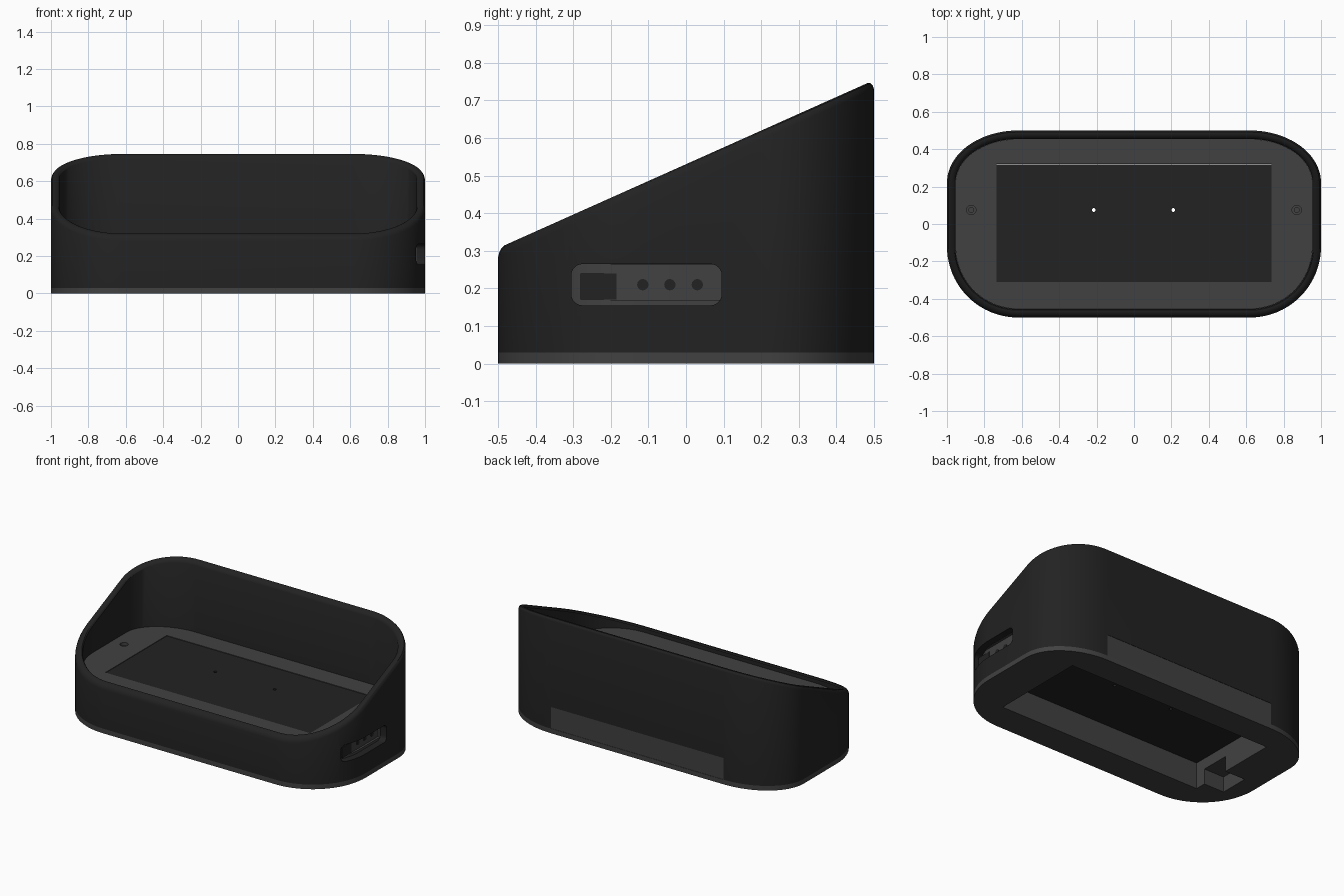
import bpy, bmesh, math
from mathutils import Matrix

if "Cube" in bpy.data.objects:
    bpy.data.objects.remove(bpy.data.objects["Cube"])


def material(name, v):
    m = bpy.data.materials.new(name)
    m.diffuse_color = (v, v, v, 1)
    m.use_nodes = True
    m.node_tree.nodes["Principled BSDF"].inputs["Base Color"].default_value = m.diffuse_color
    return m


DARK = material("charcoal plastic", 0.016)
GREY = material("dark grey plastic", 0.053)


def outline(inset, steps=20):
    """Plan outline with wider front corners and tighter back corners."""
    pts = []
    for sx, sy, ry, a0 in ((1, 1, .28, 0), (-1, 1, .28, 90), (-1, -1, .38, 180), (1, -1, .38, 270)):
        for i in range(steps + 1):
            a = math.radians(a0 + 90 * i / steps)
            pts.append((sx * .62 + (.38 - inset) * math.cos(a),
                        sy * (.5 - ry) + (ry - inset) * math.sin(a)))
    return pts


def finish(bm, name, mat):
    bmesh.ops.recalc_face_normals(bm, faces=bm.faces)
    me = bpy.data.meshes.new(name)
    bm.to_mesh(me)
    bm.free()
    ob = bpy.data.objects.new(name, me)
    bpy.context.collection.objects.link(ob)
    me.materials.append(mat)
    return ob


def loft(name, rings, mat, closed):
    """Rings are (inset, height function); closed joins last to first, else caps."""
    bm = bmesh.new()
    loops = [[bm.verts.new((x, y, h(y))) for x, y in outline(t)] for t, h in rings]
    n = len(loops[0])
    pairs = list(zip(loops, loops[1:]))
    if closed:
        pairs.append((loops[-1], loops[0]))
    else:
        bm.faces.new(loops[0])
        bm.faces.new(loops[-1])
    for a, b in pairs:
        for i in range(n):
            j = (i + 1) % n
            bm.faces.new((a[i], a[j], b[j], b[i]))
    return finish(bm, name, mat)


def box(name, x0, x1, y0, y1, z0, z1, mat, round_x=0):
    bm = bmesh.new()
    bmesh.ops.create_cube(bm, size=1)
    for v in bm.verts:
        v.co = ((x0 + x1) / 2 + v.co.x * (x1 - x0),
                (y0 + y1) / 2 + v.co.y * (y1 - y0),
                (z0 + z1) / 2 + v.co.z * (z1 - z0))
    if round_x:
        edges = [e for e in bm.edges if abs(e.verts[0].co.x - e.verts[1].co.x) > 1e-4]
        bmesh.ops.bevel(bm, geom=edges, offset=round_x, segments=6, affect='EDGES', profile=.5)
    return finish(bm, name, mat)


def cylinder(name, r, depth, loc, mat, axis='Z'):
    bm = bmesh.new()
    rot = Matrix.Rotation(math.pi / 2, 4, 'Y') if axis == 'X' else Matrix()
    bmesh.ops.create_cone(bm, cap_ends=True, segments=24, radius1=r, radius2=r,
                          depth=depth, matrix=Matrix.Translation(loc) @ rot)
    return finish(bm, name, mat)


def cut(ob, *cutters):
    bpy.context.view_layer.objects.active = ob
    for c in cutters:
        m = ob.modifiers.new("cut", 'BOOLEAN')
        m.operation, m.solver, m.object = 'DIFFERENCE', 'EXACT', c
        bpy.ops.object.modifier_apply(modifier=m.name)
        bpy.data.objects.remove(c)


def smooth(ob):
    bpy.ops.object.select_all(action='DESELECT')
    ob.select_set(True)
    bpy.context.view_layer.objects.active = ob
    bpy.ops.object.shade_smooth_by_angle(angle=math.radians(30))


def level(z):
    return lambda y: z


def slope(drop):
    return lambda y: .316 + .447 * (y + .48) - drop


# Outer shell: sloped open tray wall with a rounded rim
WALL = .045
shell = loft("shell", [(0, level(.03)), (0, slope(.024)), (.003, slope(.013)), (.009, slope(.004)),
                       (.018, slope(0)), (.03, slope(0)), (.039, slope(.004)),
                       (WALL, slope(.013)), (WALL, level(.03))], DARK, True)
cut(shell,
    box("port_cutter", .85, 1.1, -.305, .095, .155, .265, DARK, .03),
    box("back_cutter", -.62, .62, .43, .6, -.1, .17, DARK))
smooth(shell)

# Inner body: bottom flange and the deck inside the shell
body = loft("inner_body", [(0, level(0)), (0, level(.03)), (WALL + .001, level(.03)),
                           (WALL + .001, level(.29))], GREY, False)
cutters = [box("well_cutter", -.735, .735, -.31, .32, -.1, .4, GREY),
           box("channel_cutter", -.88, -.72, -.24, -.05, -.1, .1, GREY),
           box("port_recess_cutter", .94, 1.1, -.304, .094, .17, .264, GREY)]
for sx in (-1, 1):
    cutters += [cylinder("countersink_cutter", .025, .04, (sx * .87, .075, .29), GREY),
                cylinder("screw_hole_cutter", .013, .2, (sx * .87, .075, .29), GREY)]
cut(body, *cutters)
smooth(body)

# Back panel filling the notch in the shell
box("back_panel", -.62, .62, .44, .498, .02, .17, GREY)

# Dark insert in the deck with two pin holes
insert = box("deck_insert", -.734, .734, -.309, .319, .17, .287, DARK)
cut(insert, *[cylinder("pin_cutter", .01, .5, (x, .075, .23), DARK) for x in (-.215, .21)])

# Side connector: socket and three round jacks
box("side_socket", .936, .943, -.28, -.185, .171, .24, DARK)
for i, y in enumerate((-.115, -.043, .03)):
    cylinder(f"side_jack_{i + 1}", .015, .007, (.9395, y, .21), DARK, 'X')
